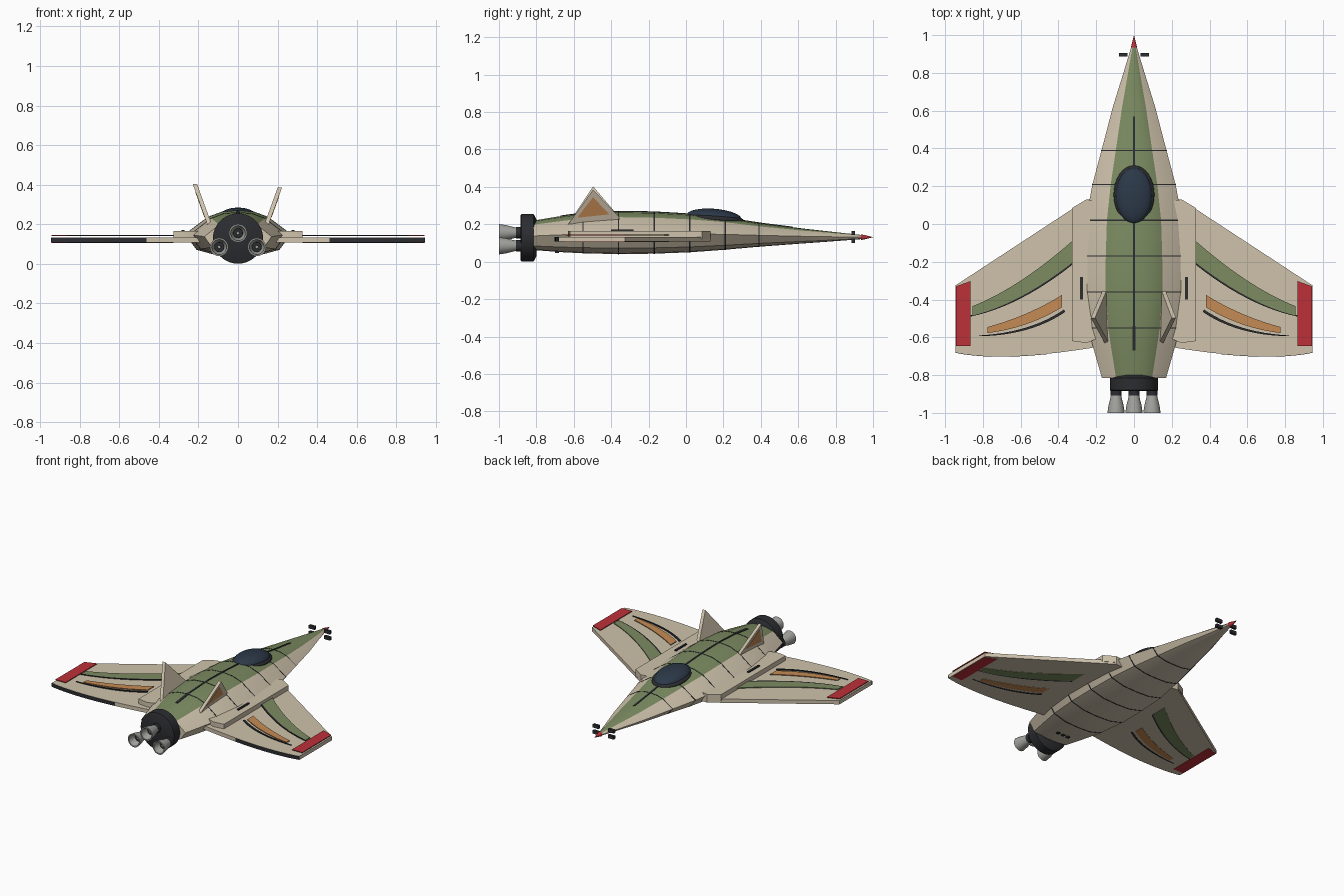
import bpy, bmesh
from math import sin, cos, pi, radians
from mathutils import Vector

if "Cube" in bpy.data.objects:
    bpy.data.objects.remove(bpy.data.objects["Cube"])


def material(name, rgb):
    m = bpy.data.materials.new(name)
    m.diffuse_color = (*rgb, 1)
    m.use_nodes = True
    m.node_tree.nodes["Principled BSDF"].inputs["Base Color"].default_value = m.diffuse_color
    return m


CREAM = material("cream", (0.62, 0.54, 0.41))
GREEN = material("green", (0.20, 0.26, 0.12))
RED = material("red", (0.50, 0.03, 0.04))
ORANGE = material("orange", (0.56, 0.26, 0.09))
DARK = material("dark", (0.025, 0.026, 0.03))
GLASS = material("glass", (0.025, 0.04, 0.065))
STEEL = material("steel", (0.36, 0.36, 0.34))


def build(name, verts, faces, mat, smooth=35):
    me = bpy.data.meshes.new(name)
    me.from_pydata([tuple(v) for v in verts], [], faces)
    bm = bmesh.new()
    bm.from_mesh(me)
    bmesh.ops.recalc_face_normals(bm, faces=bm.faces)
    bm.to_mesh(me)
    bm.free()
    ob = bpy.data.objects.new(name, me)
    bpy.context.collection.objects.link(ob)
    for m in mat if isinstance(mat, list) else [mat]:
        me.materials.append(m)
    bpy.ops.object.select_all(action='DESELECT')
    ob.select_set(True)
    bpy.context.view_layer.objects.active = ob
    bpy.ops.object.shade_smooth_by_angle(angle=radians(smooth))
    return ob


def loft(name, rings, mat, caps=True):
    n = len(rings[0])
    verts = [v for r in rings for v in r]
    faces = [(i*n+j, i*n+(j+1) % n, (i+1)*n+(j+1) % n, (i+1)*n+j)
             for i in range(len(rings)-1) for j in range(n)]
    if caps:
        faces += [tuple(range(n)), tuple(range(len(verts)-n, len(verts)))]
    return build(name, verts, faces, mat)


def lathe(name, profile, x, z, mat, n=32):
    # profile of (y, radius) turned about a line along y
    return loft(name, [[(x+r*cos(2*pi*k/n), y, z+r*sin(2*pi*k/n)) for k in range(n)]
                       for y, r in profile], mat)


def slab(name, outline, z0, z1, mat):
    return loft(name, [[(x, y, z) for x, y in outline] for z in (z0, z1)], mat)


def box(name, c, s, mat):
    x, y = s[0]/2, s[1]/2
    return slab(name, [(c[0]+a*x, c[1]+b*y) for a, b in ((-1, -1), (1, -1), (1, 1), (-1, 1))],
                c[2]-s[2]/2, c[2]+s[2]/2, mat)


def bezier(a, b, c, n=12):
    # curve through the middle point b
    a, b, c = Vector(a), Vector(b), Vector(c)
    m = 2*b - (a+c)/2
    return [a*(1-t)**2 + m*2*t*(1-t) + c*t*t for t in (i/n for i in range(n+1))]


# Fuselage stations: y, half width, bottom z, top z
STATIONS = [(-0.815, .17, .062, .22), (-0.65, .217, .05, .247), (-0.55, .243, .045, .26),
            (-0.35, .268, .04, .27), (-0.17, .267, .043, .266), (0.02, .256, .05, .255),
            (0.21, .220, .064, .235), (0.39, .172, .08, .207), (0.62, .112, .097, .178),
            (0.80, .056, .11, .158), (0.945, .012, .121, .142)]
HALF = [(0, 1), (.3, .97), (.56, .86), (1, .48), (.78, .14), (.4, .02), (0, 0)]
SHAPE = HALF + [(-x, z) for x, z in HALF[-2:0:-1]]


def station(y):
    for a, b in zip(STATIONS, STATIONS[1:]):
        if y <= b[0]:
            t = (y-a[0])/(b[0]-a[0])
            return [p+(q-p)*t for p, q in zip(a, b)]
    return list(STATIONS[-1])


def section(y, grow=0.0):
    _, w, zb, zt = station(y)
    return [(x*(w+grow), y, zb-grow+z*(zt-zb+2*grow)) for x, z in SHAPE]


hull = loft("fuselage", [section(s[0]) for s in STATIONS], [CREAM, GREEN])
for p in hull.data.polygons:
    # top facets carry the green stripe
    if len(p.vertices) == 4 and all(v % 12 in (0, 1, 2, 10, 11) for v in p.vertices):
        p.material_index = 1

# Panel seams and spine line
for i, y in enumerate((-0.55, -0.36, -0.17, 0.02, 0.21, 0.39)):
    loft(f"panel_seam_{i}", [section(y-.003, .0015), section(y+.003, .0015)], DARK)


def spine(name, y0, y1, w):
    ys = [y0+(y1-y0)*i/16 for i in range(17)]
    loft(name, [[(a*w/2, y, station(y)[3]+h) for a, h in
                 ((-1, -.01), (1, -.01), (1, .003), (-1, .003))] for y in ys], DARK)


spine("spine_line", -0.60, 0.57, .011)
spine("spine_rear", -0.67, -0.54, .018)


# Canopy and its frame
def dome(name, loc, scale, mat):
    bpy.ops.mesh.primitive_uv_sphere_add(segments=32, ring_count=16, radius=1, location=loc,
                                         rotation=(-0.08, 0, 0))
    ob = bpy.context.object
    ob.name, ob.scale = name, scale
    ob.data.materials.append(mat)
    bpy.ops.object.shade_smooth()


dome("canopy", (0, .150, .237), (.096, .148, .046), GLASS)
dome("canopy_frame", (0, .155, .230), (.108, .156, .030), DARK)

# Nose tip, nose thrusters
lathe("nose_tip", [(.935, .016), (1.0, .0005)], 0, .131, RED, 16)
for sx in (-1, 1):
    for sz in (-1, 1):
        box("nose_thruster", (sx*.058, .895, .133+sz*.021), (.045, .018, .022), DARK)

# Engine mount and three nozzles
lathe("engine_mount", [(-.885, .118), (-.88, .127), (-.815, .127), (-.80, .10)], 0, .128, DARK, 40)
for i, (x, z) in enumerate(((0, .155), (-.095, .085), (.095, .085))):
    lathe(f"nozzle_collar_{i}", [(-.88, .03), (-.908, .03)], x, z, DARK)
    lathe(f"nozzle_bell_{i}", [(-.90, .026), (-.925, .031), (-.96, .040), (-1.0, .046),
                               (-1.0, .038), (-.95, .029), (-.94, .02)], x, z, STEEL)
    lathe(f"nozzle_throat_{i}", [(-.938, .026), (-.952, .024)], x, z, DARK)
    lathe(f"nozzle_core_{i}", [(-.945, .010), (-.962, .008)], x, z, STEEL, 16)

# Belly vents
for x in (-.04, 0, .04):
    box("belly_vent", (x, -.69, .053), (.02, .02, .012), DARK)

WZ0, WZ1 = .107, .133
TRAIL = bezier((.945, -.68), (.65, -.70), (.25, -.66), 16)
for sx, side in ((-1, "left"), (1, "right")):
    def flip(pts):
        return [(sx*p[0], p[1]) for p in pts]

    # Wing slab with dark trailing flap edge
    slab(f"wing_{side}", flip([(.15, .12), (.25, .13), (.945, -.325)] + TRAIL + [(.12, -.64)]),
         WZ0, WZ1, CREAM)
    edge = [p for p in TRAIL if p[0] > .455]
    slab(f"wing_flap_edge_{side}", flip([(p[0], p[1]+.006) for p in edge] +
                                        [(p[0], p[1]-.002) for p in edge[::-1]]),
         WZ0+.001, WZ1-.001, DARK)
    # Wing root fairing and side intake
    slab(f"wing_root_{side}", flip([(.18, .12), (.252, .13), (.327, .085), (.327, -.62),
                                    (.25, -.63), (.18, -.60)]), .12, .165, CREAM)
    box(f"root_vent_{side}", (sx*.278, -.34, .165), (.014, .12, .014), DARK)

    # Wing markings on both faces
    marks = [
        ("red_tip", RED, [(.865, -.30), (.942, -.33), (.942, -.645), (.865, -.645)]),
        ("green_band", GREEN, bezier((.327, -.09), (.60, -.30), (.855, -.435)) +
         bezier((.855, -.485), (.60, -.385), (.327, -.205))),
        ("green_trim", DARK, bezier((.327, -.203), (.60, -.383), (.865, -.483)) +
         bezier((.865, -.490), (.60, -.394), (.327, -.216))),
        ("orange_band", ORANGE, bezier((.38, -.375), (.57, -.474), (.775, -.545)) +
         bezier((.775, -.577), (.57, -.53), (.38, -.44))),
        ("dark_sweep", DARK, bezier((.37, -.452), (.57, -.548), (.82, -.59)) +
         bezier((.82, -.594), (.57, -.560), (.365, -.466))),
    ]
    for name, mat, pts in marks:
        if name == "red_tip":
            pts[0] = (.865, -.302)
        slab(f"{name}_top_{side}", flip(pts), WZ1+.007, WZ1+.012, mat)
        slab(f"{name}_under_{side}", flip(pts), WZ0-.002, WZ0+.002, mat)

    # Canted tail fin with orange panel on the outer face
    tip = .403 if sx < 0 else .385

    def fin(name, corners, x_in, x_out, mat):
        def at(y, z, dx):
            return (sx*(.148+(z-.21)*.36+dx), y, z)
        loft(name, [[at(y, z, d) for y, z in corners] for d in (x_in, x_out)], mat)

    fin(f"tail_fin_{side}", [(-.63, .20), (-.355, .225), (-.36, .242), (-.497, tip)], -.011, .011, CREAM)
    fin(f"fin_panel_{side}", [(-.582, .235), (-.41, .253), (-.497, tip-.04)], .009, .013, ORANGE)
